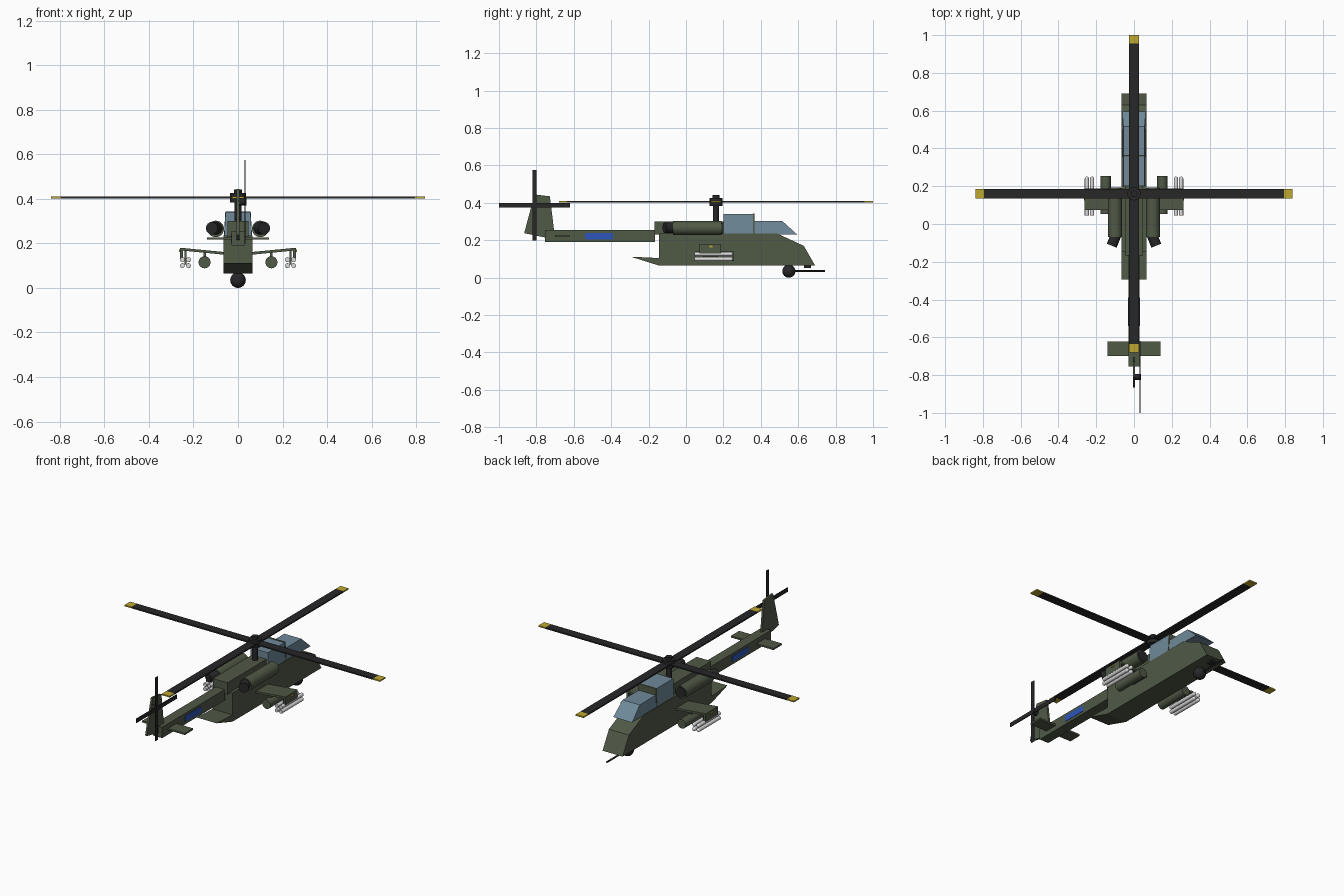
import bpy, bmesh, math
from mathutils import Vector, Matrix

if "Cube" in bpy.data.objects:
    bpy.data.objects.remove(bpy.data.objects["Cube"])


def material(name, r, g, b):
    m = bpy.data.materials.new(name)
    m.use_nodes = True
    m.diffuse_color = (r, g, b, 1)
    bsdf = next(n for n in m.node_tree.nodes if n.type == 'BSDF_PRINCIPLED')
    bsdf.inputs["Base Color"].default_value = (r, g, b, 1)
    return m


GREEN = material("olive green", 0.08, 0.1, 0.062)
BLACK = material("black", 0.02, 0.02, 0.022)
GLASS = material("blue glass", 0.16, 0.25, 0.32)
YELLOW = material("yellow", 0.52, 0.39, 0.03)
BLUE = material("marking blue", 0.025, 0.09, 0.5)
WHITE = material("off white", 0.72, 0.72, 0.72)


def finish(name, bm, mats, smooth=False):
    bmesh.ops.recalc_face_normals(bm, faces=bm.faces)
    me = bpy.data.meshes.new(name)
    bm.to_mesh(me)
    bm.free()
    for m in mats:
        me.materials.append(m)
    ob = bpy.data.objects.new(name, me)
    bpy.context.scene.collection.objects.link(ob)
    if smooth:
        bpy.ops.object.select_all(action='DESELECT')
        ob.select_set(True)
        bpy.context.view_layer.objects.active = ob
        bpy.ops.object.shade_smooth_by_angle(angle=math.radians(40))
    return ob


def prism(name, profile, half, mat, top_half=None, x=0):
    """Side profile (y, z) extruded across x; the upper points may be narrower."""
    bm = bmesh.new()
    zs = [p[1] for p in profile]
    mid = (min(zs) + max(zs)) / 2
    rows = []
    for s in (-1, 1):
        rows.append([bm.verts.new((x + s * (top_half if top_half and z > mid else half), y, z))
                     for y, z in profile])
    bm.faces.new(rows[0])
    bm.faces.new(rows[1])
    n = len(profile)
    for i in range(n):
        j = (i + 1) % n
        bm.faces.new((rows[0][i], rows[0][j], rows[1][j], rows[1][i]))
    return finish(name, bm, [mat])


def box(name, lo, hi, mat):
    y0, y1, z0, z1 = lo[1], hi[1], lo[2], hi[2]
    return prism(name, [(y0, z0), (y1, z0), (y1, z1), (y0, z1)],
                 (hi[0] - lo[0]) / 2, mat, x=(hi[0] + lo[0]) / 2)


def rod(name, a, b, r, mat, r2=None, sides=24):
    a, b = Vector(a), Vector(b)
    d = b - a
    bm = bmesh.new()
    m = Matrix.Translation((a + b) / 2) @ d.to_track_quat('Z', 'Y').to_matrix().to_4x4()
    bmesh.ops.create_cone(bm, cap_ends=True, segments=sides, radius1=r,
                          radius2=r if r2 is None else r2, depth=d.length, matrix=m)
    return finish(name, bm, [mat], True)


def ball(name, c, r, mat):
    bm = bmesh.new()
    bmesh.ops.create_uvsphere(bm, u_segments=24, v_segments=16, radius=r,
                              matrix=Matrix.Translation(c))
    return finish(name, bm, [mat], True)


# Fuselage, engine cowl and tail boom
prism("fuselage", [(-0.145, 0.065), (0.69, 0.065), (0.63, 0.17), (0.49, 0.235),
                   (-0.145, 0.235)], 0.066, GREEN)
prism("rear_wedge", [(-0.295, 0.112), (-0.145, 0.065), (-0.145, 0.105)], 0.066, GREEN)
box("engine_cowl", (-0.048, -0.168, 0.23), (0.048, 0.2, 0.3), GREEN)
box("tail_boom", (-0.03, -0.755, 0.19), (0.03, -0.165, 0.255), GREEN)

# Canopy
prism("rear_canopy", [(0.2, 0.235), (0.36, 0.235), (0.36, 0.34), (0.2, 0.34)],
      0.062, GLASS, 0.056)
prism("front_canopy", [(0.36, 0.235), (0.595, 0.23), (0.515, 0.303), (0.36, 0.303)],
      0.062, GLASS, 0.056)
prism("canopy_frame", [(0.357, 0.235), (0.365, 0.235), (0.365, 0.343), (0.357, 0.343)],
      0.063, GREEN, 0.057)

# Tail surfaces
prism("tail_fin", [(-0.865, 0.238), (-0.755, 0.215), (-0.705, 0.25), (-0.728, 0.435),
                   (-0.81, 0.445)], 0.006, GREEN)
box("stabilizer", (-0.14, -0.7, 0.217), (0.14, -0.622, 0.227), GREEN)

# Main rotor
HUB_Y, ROTOR_Z, REACH, TIP = 0.16, 0.406, 0.84, 0.795
rod("mast", (0, HUB_Y, 0.28), (0, HUB_Y, 0.39), 0.016, BLACK)
rod("rotor_hub", (0, HUB_Y, 0.384), (0, HUB_Y, 0.426), 0.035, BLACK)
rod("hub_cap", (0, HUB_Y, 0.42), (0, HUB_Y, 0.442), 0.018, BLACK)
for k in range(4):
    turn = Matrix.Translation((0, HUB_Y, ROTOR_Z)) @ Matrix.Rotation(k * math.pi / 2, 4, 'Z')
    for part, a, b, mat in (("blade", 0, TIP, BLACK), ("blade_tip", TIP, REACH, YELLOW)):
        ob = box(f"{part}_{k}", (a, -0.026, -0.004), (b, 0.026, 0.004), mat)
        ob.data.transform(turn)

# Tail rotor
TR_Y, TR_Z = -0.81, 0.387
rod("tail_rotor_hub", (0, TR_Y, TR_Z), (0.038, TR_Y, TR_Z), 0.016, BLACK)
box("tail_blade_upright", (0.029, TR_Y - 0.012, TR_Z - 0.188),
    (0.034, TR_Y + 0.012, TR_Z + 0.188), BLACK)
box("tail_blade_level", (0.029, TR_Y - 0.19, TR_Z - 0.012),
    (0.034, TR_Y + 0.19, TR_Z + 0.012), BLACK)

# Chin gun and sensor
ball("gun_turret", (0, 0.55, 0.035), 0.035, BLACK)
rod("gun_barrel", (0, 0.55, 0.035), (0, 0.743, 0.035), 0.005, BLACK, sides=12)
box("chin_sensor", (-0.015, 0.63, 0.053), (0.015, 0.668, 0.067), BLACK)

# Paired parts
for side, s in (("left", 1), ("right", -1)):
    # Engine with intake and angled exhaust
    rod(f"{side}_engine", (s * 0.1, -0.07, 0.265), (s * 0.1, 0.19, 0.265), 0.037, GREEN)
    rod(f"{side}_intake", (s * 0.1, 0.188, 0.265), (s * 0.1, 0.194, 0.265), 0.031, BLACK)
    rod(f"{side}_exhaust", (s * 0.09, -0.045, 0.268), (s * 0.118, -0.115, 0.268), 0.028, BLACK)

    # Stub wing sloping up to its end plate
    wing = box(f"{side}_wing", (0.05, 0.073, 0.148), (0.256, 0.188, 0.16), GREEN)
    for v in wing.data.vertices:
        if v.co.x > 0.2:
            v.co.z += 0.02
    wing.data.transform(Matrix.Diagonal((s, 1, 1, 1)))
    if s < 0:
        wing.data.flip_normals()
    outer = sorted((s * 0.247, s * 0.261))
    box(f"{side}_end_plate", (outer[0], 0.073, 0.13), (outer[1], 0.188, 0.18), GREEN)
    lamp = sorted((s * 0.255, s * 0.266))
    box(f"{side}_wing_lamp", (lamp[0], 0.125, 0.162), (lamp[1], 0.142, 0.172), YELLOW)

    # Rocket pod and its pylon
    rod(f"{side}_pod", (s * 0.15, 0.052, 0.115), (s * 0.15, 0.255, 0.115), 0.027, GREEN)
    box(f"{side}_pod_pylon", (s * 0.15 - 0.006, 0.09, 0.13), (s * 0.15 + 0.006, 0.17, 0.16), GREEN)

    # Four missiles under the wing tip
    for i, mx in enumerate((0.222, 0.25)):
        for j, mz in enumerate((0.1, 0.127)):
            rod(f"{side}_missile_{i}{j}", (s * mx, 0.045, mz), (s * mx, 0.24, mz), 0.011, WHITE, sides=16)
            ball(f"{side}_missile_nose_{i}{j}", (s * mx, 0.24, mz), 0.011, WHITE)
    box(f"{side}_missile_rack", (s * 0.236 - 0.004, 0.09, 0.105),
        (s * 0.236 + 0.004, 0.17, 0.165), GREEN)

    # Boom marking
    plate = sorted((s * 0.029, s * 0.032))
    box(f"{side}_boom_marking", (plate[0], -0.54, 0.205), (plate[1], -0.39, 0.24), BLUE)
